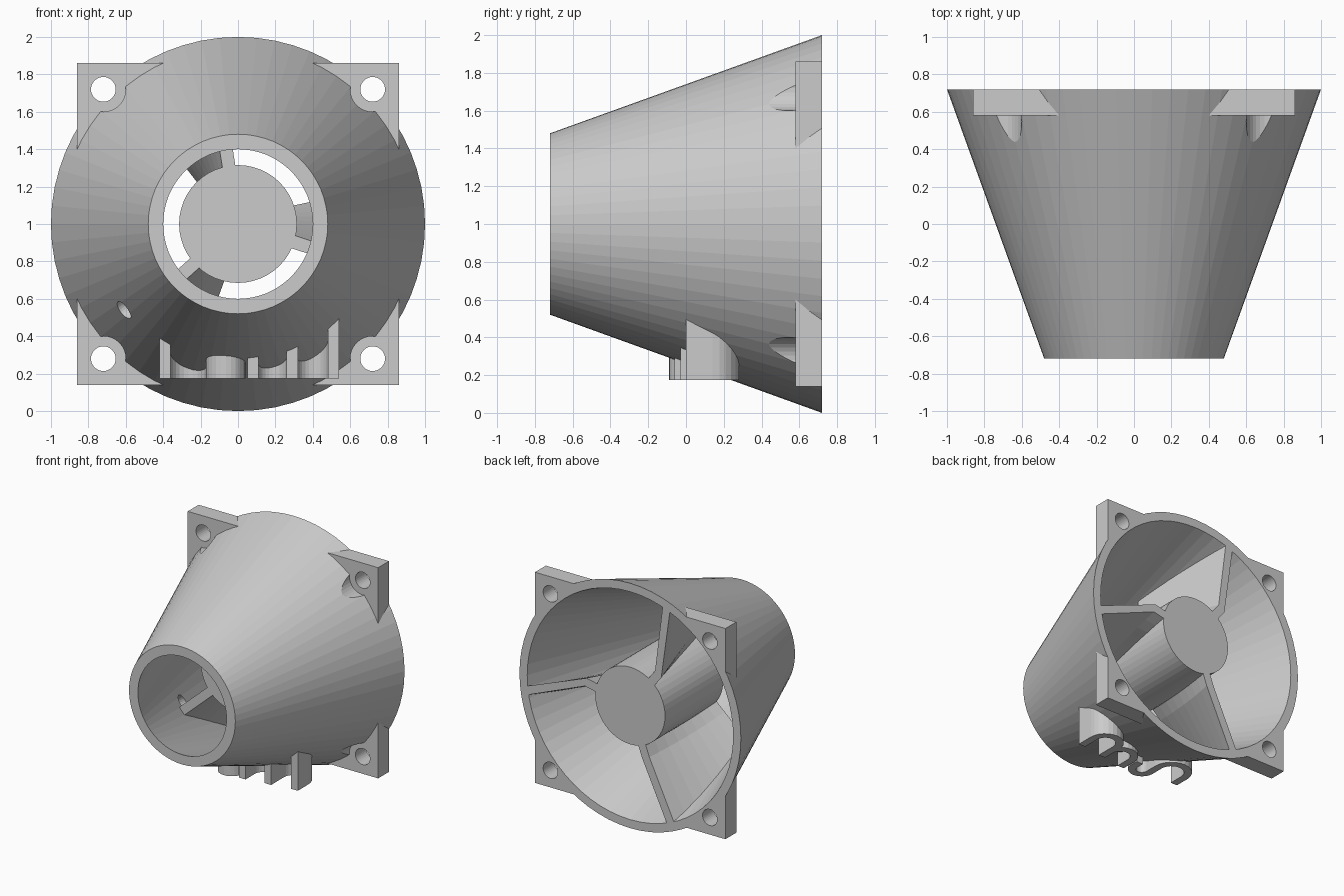
import bpy, bmesh, math
from mathutils import Matrix, Vector

if "Cube" in bpy.data.objects:
    bpy.data.objects.remove(bpy.data.objects["Cube"])

CZ = 1.0                       # height of the duct axis
Y0, Y1 = -0.72, 0.72           # front and back planes


def finish(name, bm):
    bmesh.ops.recalc_face_normals(bm, faces=bm.faces)
    me = bpy.data.meshes.new(name)
    bm.to_mesh(me)
    bm.free()
    ob = bpy.data.objects.new(name, me)
    bpy.context.scene.collection.objects.link(ob)
    return ob


def cone_y(name, r0, r1, y0, y1, x=0, z=CZ, seg=64):
    """Frustum with its axis along y."""
    bm = bmesh.new()
    m = Matrix.Translation((x, (y0 + y1) / 2, z)) @ Matrix.Rotation(-math.pi / 2, 4, 'X')
    bmesh.ops.create_cone(bm, cap_ends=True, segments=seg, radius1=r0, radius2=r1,
                          depth=y1 - y0, matrix=m)
    return finish(name, bm)


def prism(name, outline, z0, z1):
    """Outline in the xy plane extruded upward."""
    bm = bmesh.new()
    f = bm.faces.new([bm.verts.new((x, y, z0)) for x, y in outline])
    ext = bmesh.ops.extrude_face_region(bm, geom=[f])
    bmesh.ops.translate(bm, vec=(0, 0, z1 - z0),
                        verts=[v for v in ext['geom'] if isinstance(v, bmesh.types.BMVert)])
    return finish(name, bm)


def boolean(target, tool, op):
    tool.hide_render = True
    mod = target.modifiers.new(op, 'BOOLEAN')
    mod.operation, mod.solver, mod.object = op, 'EXACT', tool
    bpy.context.view_layer.objects.active = target
    bpy.ops.object.modifier_apply(modifier=mod.name)
    bpy.data.objects.remove(tool)


def arc(cx, cy, r, a0, a1, n=12):
    return [(cx + r * math.cos(math.radians(a0 + (a1 - a0) * i / n)),
             cy + r * math.sin(math.radians(a0 + (a1 - a0) * i / n))) for i in range(n + 1)]


def ribbon(path, w):
    """Outline of constant width around an open path."""
    left, right = [], []
    for i, p in enumerate(path):
        a, b = Vector(path[max(i - 1, 0)]), Vector(path[min(i + 1, len(path) - 1)])
        d = (b - a).normalized() * w / 2
        left.append((p[0] - d.y, p[1] + d.x))
        right.append((p[0] + d.y, p[1] - d.x))
    return left + right[::-1]


# tapered duct with square mounting plate
body = cone_y("duct_body", 0.48, 1.0, Y0, Y1)
plate = prism("plate", [(-.86, .58), (.86, .58), (.86, Y1), (-.86, Y1)], CZ - .86, CZ + .86)
boolean(body, plate, 'UNION')

# wire clips under the duct: curled ribbons
clip_paths = [
    [(.51, 0)] + arc(.40, .14, .11, 0, 180) + [(.29, .03)] ,
    [(.29, -.03)] + arc(.185, .06, .105, 0, 180) + [(.08, -.06)],
    [(-.39, 0)] + arc(-.265, .12, .125, 180, 0) + arc(-.065, .015, .075, 180, 360) + [(.01, .08)],
]
for path in clip_paths:
    boolean(body, prism("clip", ribbon(path, .06), .175, .56), 'UNION')

# screw clearance and screw holes in the four corners
for sx in (-1, 1):
    for sz in (-1, 1):
        x, z = sx * .72, CZ + sz * .72
        boolean(body, cone_y("clearance", .12, .12, .2, .58, x, z, 32), 'DIFFERENCE')
        boolean(body, cone_y("screw_hole", .066, .066, .4, .9, x, z, 32), 'DIFFERENCE')

# hollow interior, extended past both ends
slope = (0.93 - 0.40) / (Y1 - Y0)
boolean(body, cone_y("bore", .40 - .1 * slope, .93 + .1 * slope, Y0 - .1, Y1 + .1), 'DIFFERENCE')

# radial cable hole on the lower left
bm = bmesh.new()
d = Vector((-.61, 0, -.46)).normalized()
bmesh.ops.create_cone(bm, cap_ends=True, segments=24, radius1=.055, radius2=.055, depth=.4,
                      matrix=Matrix.Translation(Vector((0, .07, CZ)) + d * .765)
                      @ d.to_track_quat('Z', 'Y').to_matrix().to_4x4())
boolean(body, finish("cable_hole", bm), 'DIFFERENCE')

# central hub
FRONT = -0.03
cone_y("hub", .315, .315, FRONT, Y1, seg=48)


# twisted vanes joining hub and wall
def vane(name, a_front, a_kink, a_wall, steps=8, half=.035):
    bm = bmesh.new()
    rings = []
    for i in range(steps + 1):
        t = i / steps
        y = FRONT + (Y1 - FRONT) * t
        inner = a_front + (a_kink - a_front) * t
        outer = a_front + (a_wall - a_front) * t
        nodes = [(.29, inner), (.41, inner), (.44 + .365 * (y - Y0), outer)]
        sides = ([], [])
        for r, a in nodes:
            c, s = math.cos(math.radians(a)), math.sin(math.radians(a))
            for k, side in zip((-half, half), sides):
                side.append(bm.verts.new((r * c - k * s, y, CZ + r * s + k * c)))
        rings.append(sides[0] + sides[1][::-1])
    for p, q in zip(rings, rings[1:]):
        for j in range(6):
            k = (j + 1) % 6
            bm.faces.new((p[j], p[k], q[k], q[j]))
    for ring in (rings[0], rings[-1]):
        bm.faces.new((ring[0], ring[1], ring[4], ring[5]))
        bm.faces.new((ring[1], ring[2], ring[3], ring[4]))
    return finish(name, bm)


vane("vane_top", 99, 128, 110)
vane("vane_lower_left", 222, 250, 247)
vane("vane_right", 342, 372, 352)
